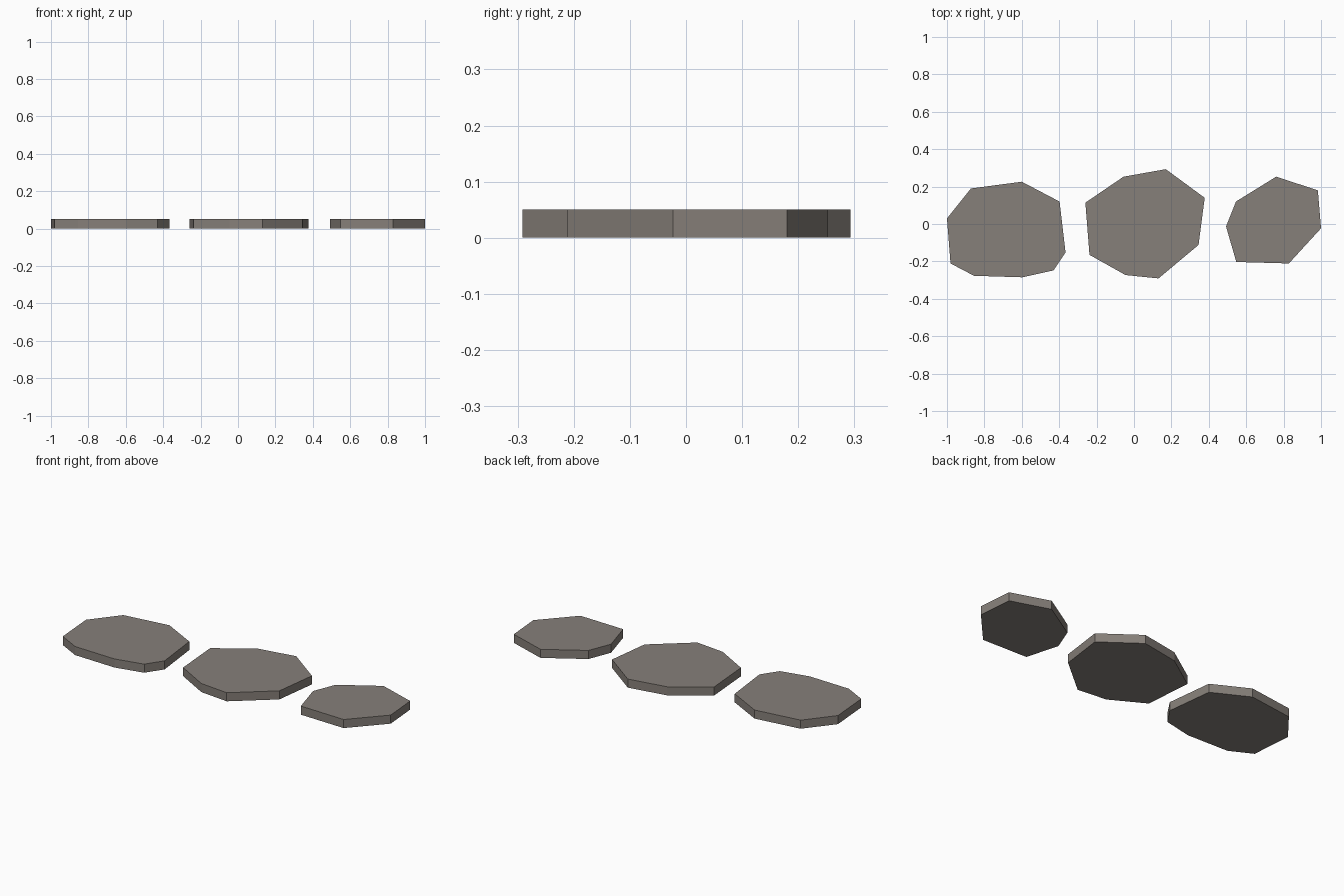
import bpy, bmesh

if "Cube" in bpy.data.objects:
    bpy.data.objects.remove(bpy.data.objects["Cube"])

HEIGHT = 0.05

stone_mat = bpy.data.materials.new("warm grey stone")
stone_mat.diffuse_color = (0.24, 0.215, 0.193, 1.0)
stone_mat.use_nodes = True
stone_mat.node_tree.nodes["Principled BSDF"].inputs["Base Color"].default_value = stone_mat.diffuse_color


def slab(name, outline):
    """Flat stone: an outline extruded straight up from the ground."""
    bm = bmesh.new()
    base = bm.faces.new([bm.verts.new((x, y, 0)) for x, y in outline])
    top = bmesh.ops.extrude_face_region(bm, geom=[base], use_keep_orig=True)
    verts = [v for v in top["geom"] if isinstance(v, bmesh.types.BMVert)]
    bmesh.ops.translate(bm, verts=verts, vec=(0, 0, HEIGHT))
    bmesh.ops.recalc_face_normals(bm, faces=bm.faces[:])
    mesh = bpy.data.meshes.new(name)
    bm.to_mesh(mesh)
    bm.free()
    mesh.materials.append(stone_mat)
    bpy.context.collection.objects.link(bpy.data.objects.new(name, mesh))


# Left stone, nine sides
slab("left_stone", [(-1.0, 0.03), (-0.872, 0.19), (-0.6, 0.226), (-0.398, 0.12),
                    (-0.366, -0.152), (-0.43, -0.248), (-0.597, -0.285),
                    (-0.855, -0.277), (-0.981, -0.211)])

# Middle stone, eight sides
slab("middle_stone", [(-0.26, 0.114), (-0.056, 0.253), (0.17, 0.293), (0.378, 0.14),
                      (0.345, -0.112), (0.131, -0.291), (-0.045, -0.273),
                      (-0.238, -0.165)])

# Right stone, seven sides
slab("right_stone", [(0.492, -0.013), (0.545, 0.12), (0.76, 0.253), (0.983, 0.18),
                     (1.0, -0.023), (0.828, -0.211), (0.547, -0.203)])
